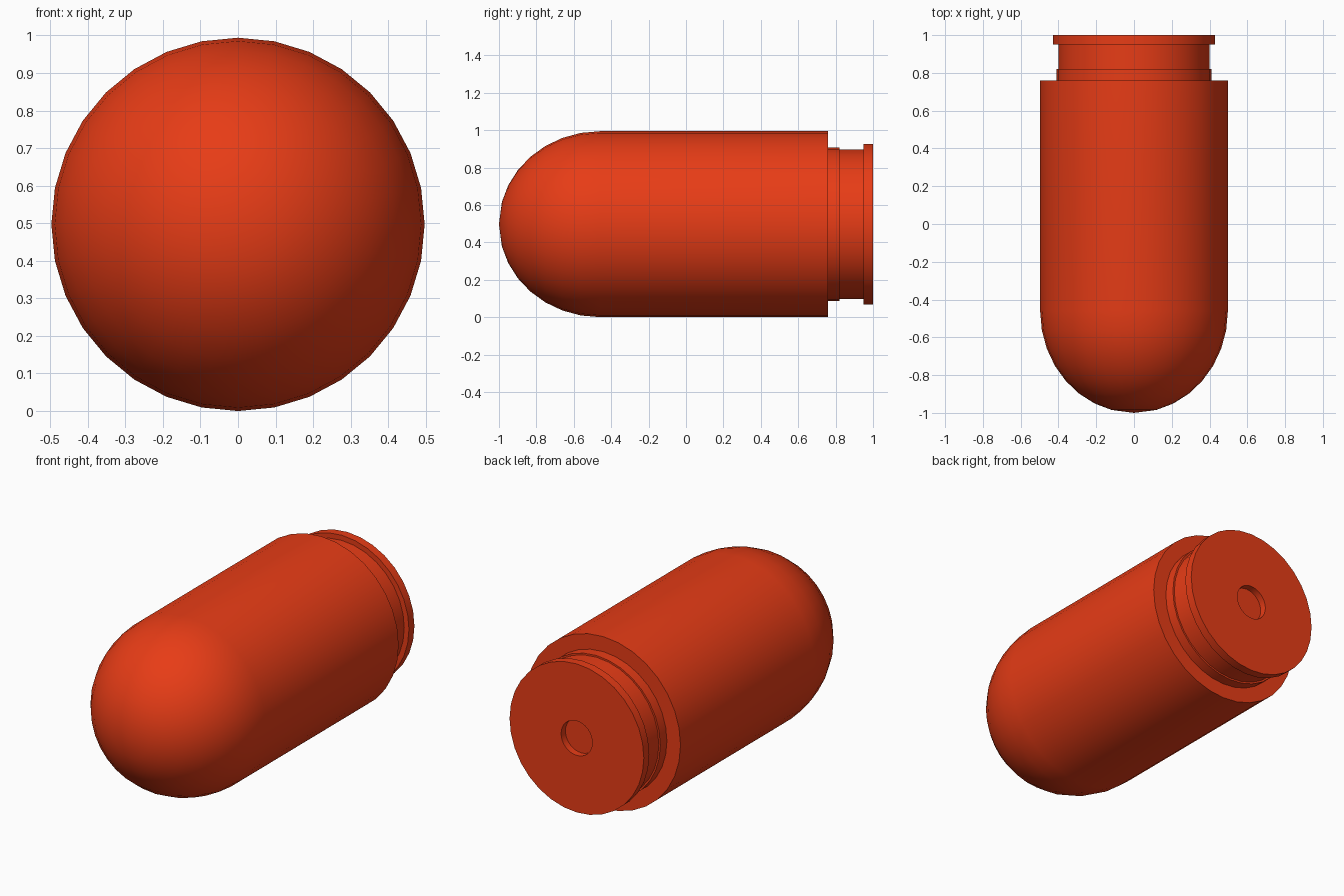
import bpy
import bmesh
from math import sin, cos, pi, radians

cube = bpy.data.objects.get("Cube")
if cube:
    bpy.data.objects.remove(cube)

SIDES = 32
RADIUS = 0.497

# One flat orange-red colour
red = bpy.data.materials.new("orange red")
red.use_nodes = True
colour = (0.80, 0.045, 0.008, 1)
red.diffuse_color = colour
red.node_tree.nodes["Principled BSDF"].inputs["Base Color"].default_value = colour


def lathe(name, profile):
    """Revolve (radius, y) points around the long axis; radius 0 closes an end."""
    bm = bmesh.new()
    rings = []
    for r, y in profile:
        count = SIDES if r > 0 else 1
        rings.append([bm.verts.new((r * sin(2 * pi * i / SIDES), y,
                                    RADIUS + r * cos(2 * pi * i / SIDES)))
                      for i in range(count)])
    for a, b in zip(rings, rings[1:]):
        for i in range(SIDES):
            j = (i + 1) % SIDES
            corners = [a[i % len(a)], a[j % len(a)], b[j % len(b)], b[i % len(b)]]
            bm.faces.new(list(dict.fromkeys(corners)))
    bmesh.ops.recalc_face_normals(bm, faces=bm.faces)
    mesh = bpy.data.meshes.new(name)
    bm.to_mesh(mesh)
    bm.free()
    mesh.materials.append(red)
    obj = bpy.data.objects.new(name, mesh)
    bpy.context.collection.objects.link(obj)
    bpy.ops.object.select_all(action='DESELECT')
    obj.select_set(True)
    bpy.context.view_layer.objects.active = obj
    bpy.ops.object.shade_smooth_by_angle(angle=radians(30))
    return obj


# Rounded nose: an elliptical dome with a small tip facet
STEPS, START, DOME, DOME_BASE = 7, radians(13.8), 0.54, -0.46
nose = [(0, -1.0)]
for k in range(STEPS + 1):
    t = START + (pi / 2 - START) * k / STEPS
    nose.append((RADIUS * sin(t), DOME_BASE - DOME * cos(t)))

# Nose and body, stepped neck, extraction groove, rim and primer recess
lathe("cartridge_body", nose + [
    (RADIUS, 0.76),
    (0.41, 0.76), (0.41, 0.82),
    (0.40, 0.82), (0.40, 0.95),
    (0.43, 0.95), (0.43, 1.0),
    (0.10, 1.0), (0.10, 0.96), (0, 0.96),
])
